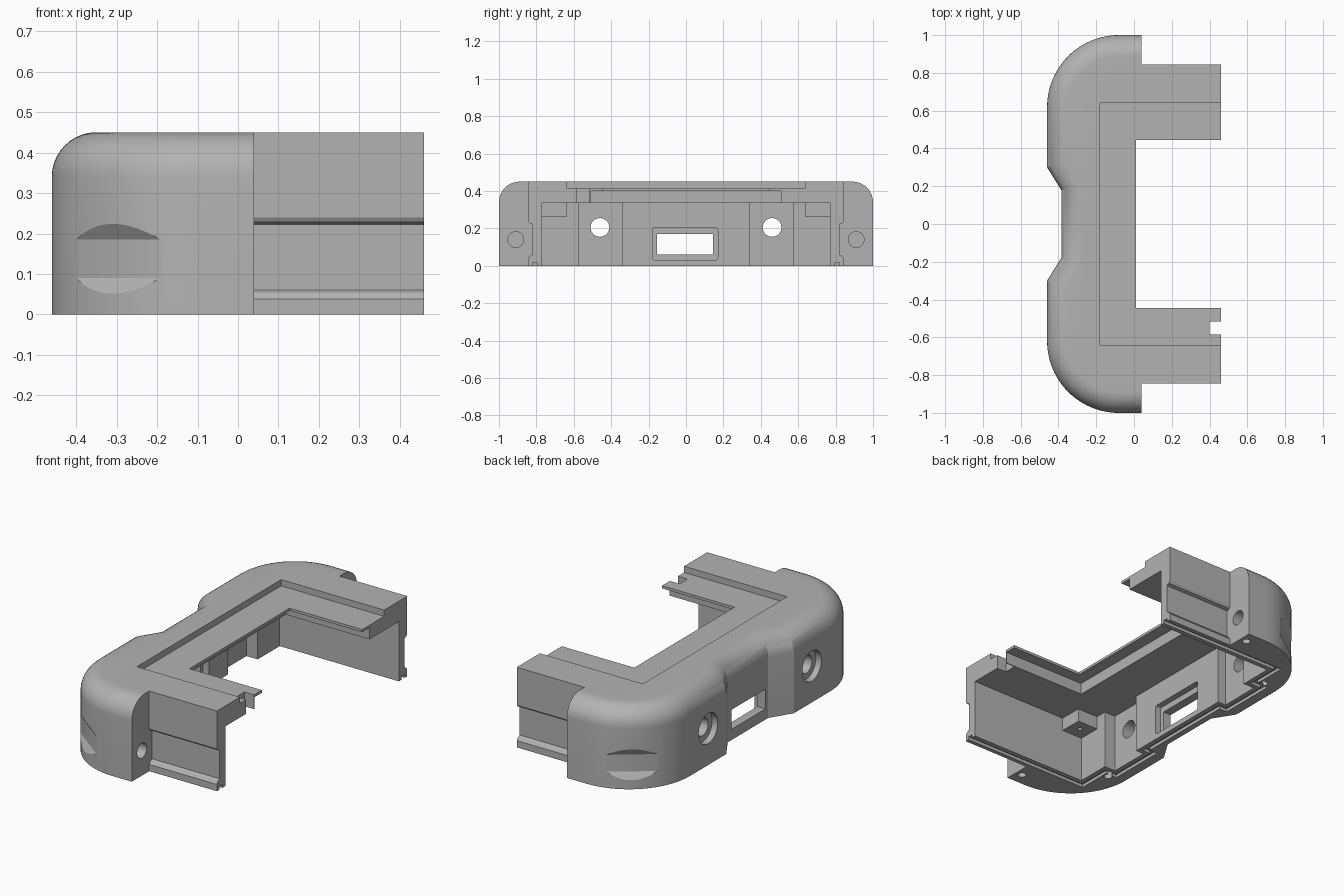
import bpy, bmesh, math
from mathutils import Matrix, Vector

cube = bpy.data.objects.get("Cube")
if cube:
    bpy.data.objects.remove(cube, do_unlink=True)

grey = bpy.data.materials.new("plain_grey")
grey.use_nodes = True
grey.diffuse_color = (0.45, 0.45, 0.45, 1)
grey.node_tree.nodes["Principled BSDF"].inputs["Base Color"].default_value = grey.diffuse_color


def make(name, bm):
    bmesh.ops.recalc_face_normals(bm, faces=bm.faces)
    mesh = bpy.data.meshes.new(name)
    bm.to_mesh(mesh)
    bm.free()
    mesh.materials.append(grey)
    ob = bpy.data.objects.new(name, mesh)
    bpy.context.collection.objects.link(ob)
    return ob


def prism_bm(points, depth):
    """Extrude a closed list of 3D points along a vector."""
    bm = bmesh.new()
    face = bm.faces.new([bm.verts.new(p) for p in points])
    geo = bmesh.ops.extrude_face_region(bm, geom=[face], use_keep_orig=True)["geom"]
    bmesh.ops.translate(bm, vec=depth, verts=[g for g in geo if isinstance(g, bmesh.types.BMVert)])
    return bm


def plan(name, pts, z0, z1):
    return make(name, prism_bm([(x, y, z0) for x, y in pts], (0, 0, z1 - z0)))


def box(name, x0, x1, y0, y1, z0, z1):
    return plan(name, [(x0, y0), (x1, y0), (x1, y1), (x0, y1)], z0, z1)


def rod(name, axis, centre, radius, length):
    """Cylinder whose centre is given, lying along x or z."""
    bm = bmesh.new()
    bmesh.ops.create_cone(bm, cap_ends=True, segments=32, radius1=radius, radius2=radius, depth=length)
    if axis == "x":
        bmesh.ops.rotate(bm, matrix=Matrix.Rotation(math.pi / 2, 3, "Y"), verts=bm.verts)
    bmesh.ops.translate(bm, vec=centre, verts=bm.verts)
    return make(name, bm)


def combine(target, tool, operation="DIFFERENCE"):
    mod = target.modifiers.new("combine", "BOOLEAN")
    mod.operation, mod.solver, mod.object = operation, "EXACT", tool
    bpy.context.view_layer.update()
    deps = bpy.context.evaluated_depsgraph_get()
    mesh = bpy.data.meshes.new_from_object(target.evaluated_get(deps))
    target.modifiers.clear()
    target.data = mesh
    bpy.data.objects.remove(tool, do_unlink=True)


def mirrored(half):
    return half + [(x, -y) for x, y in reversed(half)]


# Rounded bumper: plan outline with a waist, upper rim filleted
R = 0.38
half = [(0.04, 1.0)]
for i in range(25):
    a = math.pi / 2 * (1 + i / 24)
    half.append((-0.08 + R * math.cos(a), 0.62 + R * math.sin(a)))
half += [(-0.46, 0.30), (-0.385, 0.18)]
bm = prism_bm([(x, y, 0) for x, y in mirrored(half)], (0, 0, 0.45))
rim = [e for e in bm.edges if all(v.co.z > 0.44 for v in e.verts)
       and not all(v.co.x > 0.03 for v in e.verts)]
bmesh.ops.bevel(bm, geom=rim, offset=0.11, offset_type="OFFSET", segments=10,
                profile=0.5, affect="EDGES", clamp_overlap=False)
shell = make("end_cap_shell", bm)

# Two arms share one section with a side channel and a lower bead
side = [(0.845, 0.45), (0.845, 0.24), (0.838, 0.228), (0.82, 0.222), (0.82, 0.06),
        (0.834, 0.053), (0.845, 0.038), (0.845, 0)]
section = side + [(-y, z) for y, z in reversed(side)]
arms = make("arms", prism_bm([(-0.1, y, z) for y, z in section], (0.56, 0, 0)))
combine(shell, arms, "UNION")

# Stepped inner cavity
cavity = [(0.6, 0.77), (-0.28, 0.77), (-0.28, 0.575), (-0.35, 0.575), (-0.35, 0.34), (-0.30, 0.34)]
combine(shell, plan("cavity", mirrored(cavity), -0.1, 0.335))

# Top opening, thin lip, recessed ledge and the notch in one arm
combine(shell, box("lip", -0.06, 0.6, -0.51, 0.51, 0.3, 0.40))
combine(shell, box("opening", 0.01, 0.6, -0.445, 0.445, 0.3, 0.6))
combine(shell, box("ledge", -0.18, 0.6, -0.64, 0.64, 0.415, 0.6))
combine(shell, box("notch", 0.40, 0.6, -0.585, -0.515, 0.3, 0.6))


# Seal groove in the lower rim, following the cavity wall
def groove_line(d):
    return [(0.6, 0.77 + d), (-0.28 - d, 0.77 + d), (-0.28 - d, 0.575 + d), (-0.35 - d, 0.575 + d),
            (-0.35 - d, 0.34 - d), (-0.30 - d, 0.34 - d)]


loop = mirrored(groove_line(0.052)) + mirrored(groove_line(0.026))[::-1]
combine(shell, plan("seal_groove", loop, -0.05, 0.018))

# Window with an inner frame recess
combine(shell, box("window", -0.5, -0.2, -0.155, 0.145, 0.06, 0.17))
bm = prism_bm([(-0.335, y, z) for y, z in
               [(-0.18, 0.03), (0.17, 0.03), (0.17, 0.205), (-0.18, 0.205)]], (0.1, 0, 0))
bmesh.ops.bevel(bm, geom=[e for e in bm.edges if abs(e.verts[0].co.x - e.verts[1].co.x) > 0.05],
                offset=0.015, segments=4, profile=0.5, affect="EDGES")
combine(shell, make("window_frame", bm))

for s in (-1, 1):
    # Port holes with counterbores
    combine(shell, rod("port", "x", (-0.4, s * 0.46, 0.205), 0.05, 0.3))
    combine(shell, rod("counterbore", "x", (-0.47, s * 0.46, 0.205), 0.085, 0.09))
    # Blind holes in the bumper ends and screw holes below
    combine(shell, rod("end_hole", "x", (-0.06, s * 0.91, 0.14), 0.042, 0.32))
    for x, y in ((0.0, 0.93), (-0.36, 0.645)):
        combine(shell, rod("screw_hole", "z", (x, s * y, 0), 0.022, 0.16))
    # Flared flat on the rounded corner
    n = Vector((-0.604, s * 0.797, 0))
    t = Vector((0.797, s * 0.604, 0))
    mid = Vector((-0.295, s * 0.905, 0))
    prof = [(0, 0.09), (0, 0.185), (0.08, 0.32), (0.08, -0.045)]
    combine(shell, make("corner_flat", prism_bm(
        [mid + n * d - t * 0.25 + Vector((0, 0, z)) for d, z in prof], t * 0.5)))
    # Screw boss under the roof corner
    ys = sorted((s * 0.64, s * 0.78))
    combine(shell, box("boss", -0.29, -0.15, *ys, 0.26, 0.345), "UNION")
    combine(shell, rod("boss_hole", "z", (-0.21, s * 0.70, 0.27), 0.012, 0.08))

# Smooth curved walls, keep hard edges
bpy.ops.object.select_all(action="DESELECT")
shell.select_set(True)
bpy.context.view_layer.objects.active = shell
bpy.ops.object.shade_smooth_by_angle(angle=math.radians(25))
